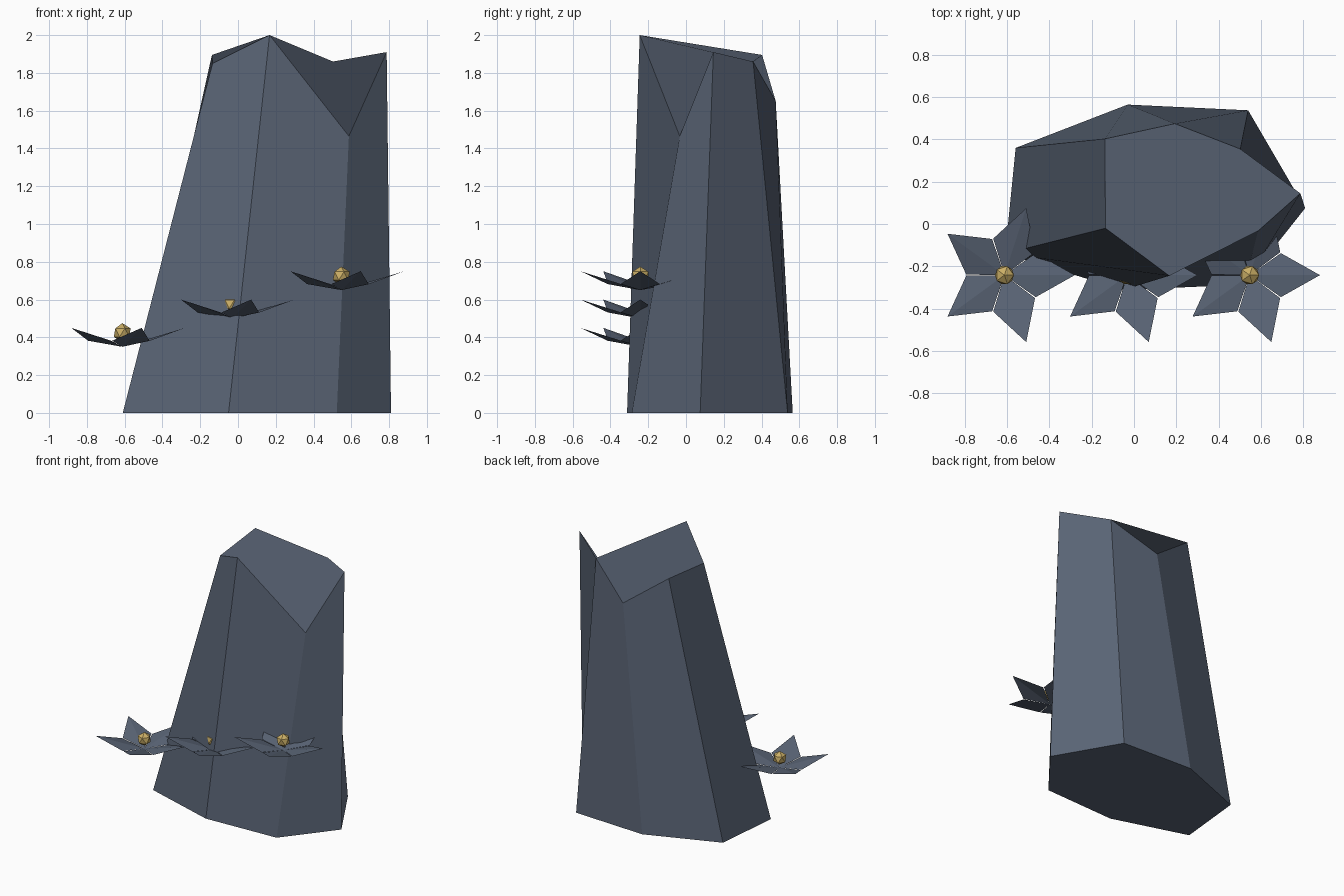
import bpy, bmesh, math
from mathutils import Matrix, Vector

if "Cube" in bpy.data.objects:
    bpy.data.objects.remove(bpy.data.objects["Cube"])


def material(name, rgb):
    m = bpy.data.materials.new(name)
    m.diffuse_color = (*rgb, 1.0)
    m.use_nodes = True
    m.node_tree.nodes["Principled BSDF"].inputs["Base Color"].default_value = m.diffuse_color
    return m


SLATE = material("slate_blue", (0.1, 0.126, 0.176))
GOLD = material("soft_gold", (0.60, 0.43, 0.135))


def finish(bm, name, mat, loc=(0, 0, 0)):
    me = bpy.data.meshes.new(name)
    bm.to_mesh(me)
    bm.free()
    me.materials.append(mat)
    ob = bpy.data.objects.new(name, me)
    ob.location = loc
    bpy.context.collection.objects.link(ob)
    return ob


# Rock: seven-sided tapered column, each corner moved to its irregular place.
# Corners run counter-clockwise from the back: (base x, y), (top x, y, z)
CORNERS = [
    ((-0.03, 0.565), (0.193, 0.475, 1.65)),
    ((-0.56, 0.36), (-0.138, 0.403, 1.895)),
    ((-0.61, -0.14), (-0.135, -0.02, 1.85)),
    ((-0.05, -0.312), (0.167, -0.245, 2.0)),
    ((0.523, -0.287), (0.587, -0.033, 1.465)),
    ((0.81, 0.075), (0.787, 0.145, 1.91)),
    ((0.54, 0.538), (0.503, 0.355, 1.86)),
]
bm = bmesh.new()
bmesh.ops.create_cone(bm, cap_ends=True, cap_tris=False, segments=7,
                      radius1=1, radius2=1, depth=2)
for v in bm.verts:
    i = round(math.atan2(-v.co.x, v.co.y) / (2 * math.pi / 7)) % 7
    base, top = CORNERS[i]
    v.co = Vector(top) if v.co.z > 0 else Vector((*base, 0))
# Start every face one corner earlier, which sets how the bent faces fold
for f in list(bm.faces):
    vs = f.verts[:]
    bm.faces.remove(f)
    bm.faces.new(vs[-1:] + vs[:-1])
bm.normal_update()
finish(bm, "rock", SLATE)


# Flower: five kite petals, each folded along its middle, and a gold bulb
def flower(name, loc):
    bm = bmesh.new()
    for k in range(5):
        rot = Matrix.Rotation(k * math.tau / 5, 3, 'Z')
        root, right, tip, left = [
            bm.verts.new(rot @ Vector(p)) for p in
            ((0, 0, 0), (0.148, -0.104, 0.032), (0.333, 0, 0.1), (0.148, 0.104, 0.032))]
        bm.faces.new((root, right, tip))
        bm.faces.new((root, tip, left))
    finish(bm, name + "_petals", SLATE, loc)

    bm = bmesh.new()
    bmesh.ops.create_icosphere(bm, subdivisions=1, radius=0.05)
    finish(bm, name + "_bulb", GOLD, Vector(loc) + Vector((0, 0, 0.075)))


# Three flowers climbing along the front of the rock
for n, (x, z) in enumerate(((-0.613, 0.35), (-0.033, 0.50), (0.547, 0.65))):
    flower(f"flower_{n + 1}", (x, -0.242, z))
